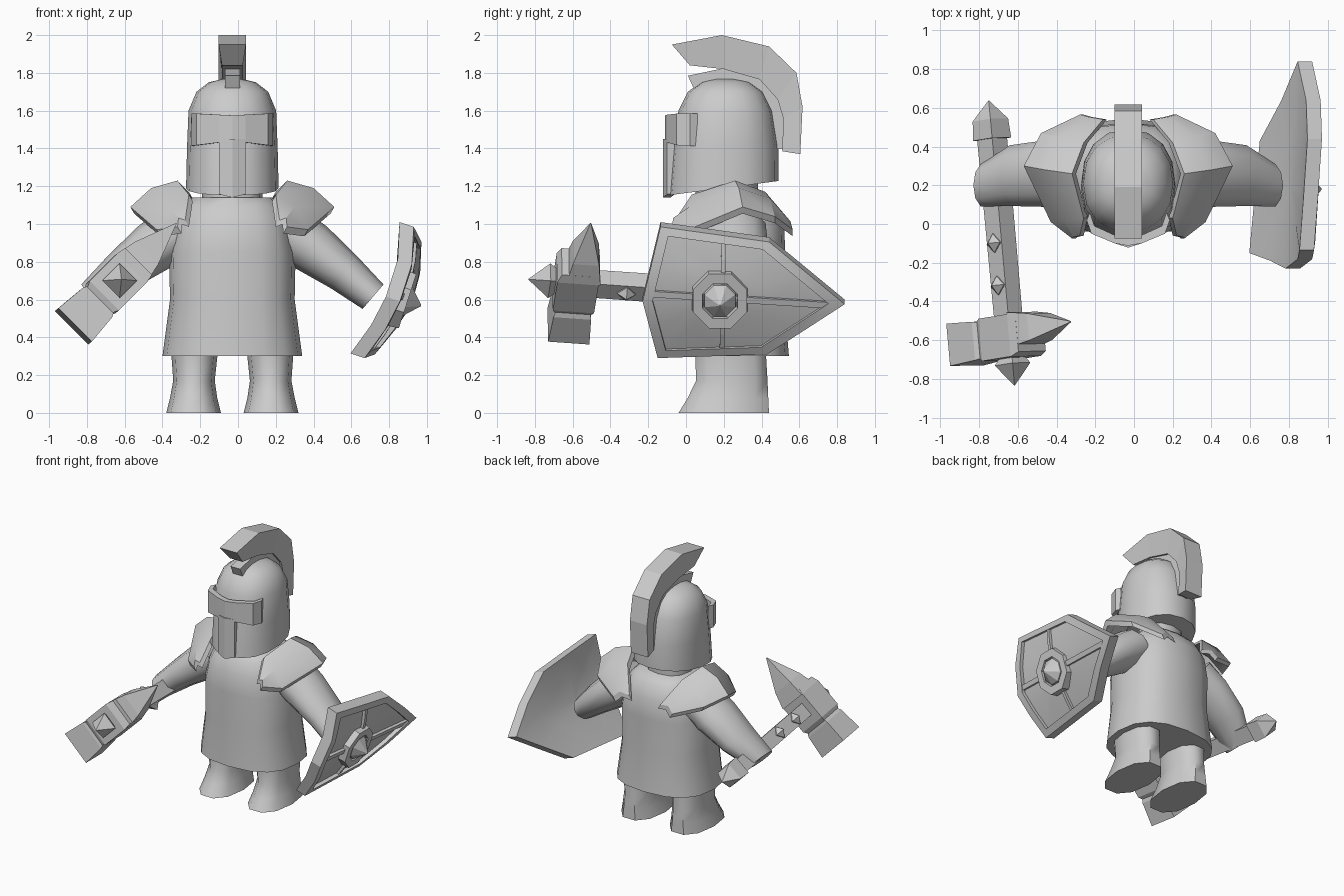
import bpy, bmesh, math
from mathutils import Vector as V

if "Cube" in bpy.data.objects:
    bpy.data.objects.remove(bpy.data.objects["Cube"])

MID = -0.03  # body's mirror line in x
steel = bpy.data.materials.new("plain_grey")
steel.diffuse_color = (0.6, 0.6, 0.6, 1)
steel.use_nodes = True
steel.node_tree.nodes["Principled BSDF"].inputs["Base Color"].default_value = steel.diffuse_color


def finish(name, bm, smooth=0):
    bmesh.ops.remove_doubles(bm, verts=bm.verts, dist=0.0005)
    bmesh.ops.recalc_face_normals(bm, faces=bm.faces)
    me = bpy.data.meshes.new(name)
    bm.to_mesh(me)
    bm.free()
    me.materials.append(steel)
    ob = bpy.data.objects.new(name, me)
    bpy.context.collection.objects.link(ob)
    if smooth:
        bpy.ops.object.select_all(action='DESELECT')
        ob.select_set(True)
        bpy.context.view_layer.objects.active = ob
        bpy.ops.object.shade_smooth_by_angle(angle=math.radians(smooth))
    return ob


def loft(name, rings, smooth=0, closed=False):
    """Skin equal-sized rings; cap the ends, or join last ring to first."""
    bm = bmesh.new()
    vs = [[bm.verts.new(p) for p in r] for r in rings]
    n, m = len(vs[0]), len(vs)
    for i in range(m if closed else m - 1):
        a, b = vs[i], vs[(i + 1) % m]
        for k in range(n):
            bm.faces.new((a[k], a[(k + 1) % n], b[(k + 1) % n], b[k]))
    if not closed:
        bm.faces.new(vs[0])
        bm.faces.new(vs[-1])
    return finish(name, bm, smooth)


def oval(z, hx, y0, y1, n=16, cx=MID, p=2.5, tilt=0.0):
    """Rounded-square ring between y0 and y1."""
    out = []
    for k in range(n):
        a = 2 * math.pi * k / n
        c, s = math.cos(a), math.sin(a)
        x = math.copysign(abs(c) ** (2 / p), c) * hx
        y = (y0 + y1) / 2 + math.copysign(abs(s) ** (2 / p), s) * (y1 - y0) / 2
        out.append(V((cx + x, y, z + tilt * (y - 0.2))))
    return out


# Tunic, neck and helmet
loft("tunic", [oval(*r) for r in (
    (0.30, .37, -.075, .545), (0.60, .33, -.06, .52), (0.85, .335, -.06, .525),
    (1.00, .30, -.05, .52), (1.09, .265, 0, .47), (1.14, .21, .04, .42))], 50)
loft("neck", [oval(z, .16, .05, .38, 12) for z in (1.1, 1.3)], 50)
loft("helmet", [oval(z, hx, y0, y1, 16, MID, 2.25, t) for z, hx, y0, y1, t in (
    (1.19, .245, -.095, .49, .13), (1.40, .24, -.075, .49, .05), (1.60, .232, -.04, .46, 0),
    (1.70, .19, .01, .41, 0), (1.75, .125, .08, .34, 0), (1.768, .05, .15, .26, 0))], 50)


def plate(name, plan, z0, z1, thick=0.04):
    """Upright folded plate following a plan line; z0/z1 are functions of X."""
    loft(name, [[(MID + x, y, z0(x)), (MID + x, y, z1(x)),
                 (MID + x * .92, y + thick, z1(x)), (MID + x * .92, y + thick, z0(x))]
                for x, y in plan])


# Raised brow band and nose guard
plate("brow_band", [(-.215, .02), (-.19, -.05), (-.07, -.1), (0, -.112), (.07, -.1),
                    (.19, -.05), (.215, .02)],
      lambda x: 1.44 - abs(x) * .12, lambda x: 1.575 + abs(x) * .05)
plate("nose_guard", [(-.07, -.1), (0, -.122), (.07, -.1)],
      lambda x: 1.14 + abs(x) * .25, lambda x: 1.45)

# Helmet crest and the strip below it: inner and outer side outlines
inner = [(.02, 1.84), (.2, 1.82), (.39, 1.765), (.485, 1.66), (.515, 1.56), (.51, 1.385)]
outer = [(-.075, 1.95), (.19, 2.0), (.44, 1.94), (.585, 1.80), (.617, 1.62), (.605, 1.37)]
under = [(.04, 1.72), (.2, 1.75), (.35, 1.71), (.43, 1.62), (.46, 1.52), (.47, 1.40)]
strip = [(.01, 1.785), (.2, 1.825), (.39, 1.77), (.49, 1.66), (.52, 1.56), (.515, 1.395)]


def band(name, low, high, wl, wh):
    loft(name, [[(MID - wl, *a), (MID + wl, *a), (MID + wh, *b), (MID - wh, *b)]
                for a, b in zip(low, high)])


band("crest", inner, outer, .055, .072)
band("crest_strip", under, strip, .04, .04)

# Shoulder pads, arms and legs, mirrored
pad_in = [(.22, -.06, 1.02), (.20, .03, 1.155), (.26, .26, 1.23), (.20, .42, 1.17), (.10, .54, 1.0)]
pad_out = [(.26, -.075, .985), (.37, .01, .97), (.51, .30, 1.09), (.42, .47, 1.04), (.22, .565, .97)]
arm = [((.24, .26, .97), .15, .17), ((.38, .26, .88), .14, .18), ((.56, .25, .745), .11, .165),
       ((.715, .2, .615), .085, .115)]
for s, side in ((1, "left"), (-1, "right")):
    def put(p):
        return V((MID + s * (p[0] - MID), p[1], p[2]))
    rows = []
    for a, b in zip(pad_in, pad_out):
        a, b = V(a), V(b)
        mid = (a + b) / 2 + V((.015, 0, .03))
        d = V((-.02, 0, -.035))
        rows.append([put(p) for p in (a, mid, b, b + d, mid + d, a + d)])
    loft(side + "_shoulder_pad", rows, 30)
    loft(side + "_arm", [[put(V(c) + V((.65, 0, .76)) * r * math.cos(k * math.pi / 5)
                              + V((0, h * math.sin(k * math.pi / 5), 0)))
                          for k in range(10)] for c, r, h in arm], 50)
    loft(side + "_leg", [oval(z, hx, y0, y1, 10, MID + s * x, 2.3) for z, hx, y0, y1, x in (
        (0, .145, -.05, .45, .205), (.08, .125, 0, .445, .205), (.17, .11, .045, .44, .203),
        (.34, .125, .04, .43, .20))], 50)

# Shield: a curved sheet bent over the y-z outline, t = depth through its thickness
OUT = [(-.135, 1.01), (.44, .93), (.84, .60), (.43, .335), (-.15, .315), (-.23, .615)]
CY, CZ = .18, .62


def bend(y, z, t):
    d = z - .62
    return V((.79 + .43 * d - .68 * d * d + .065 * (y + .15) + .075 * t, y, z - .025 * t))


def ring(k, t):
    pts = []
    for (y0, z0), (y1, z1) in zip(OUT, OUT[1:] + OUT[:1]):
        for f in (0, .5):
            y, z = y0 + (y1 - y0) * f, z0 + (z1 - z0) * f
            pts.append(bend(CY + (y - CY) * k, CZ + (z - CZ) * k, t))
    return pts


loft("shield", [ring(k, t) for k, t in (
    (.05, 0), (.5, 0), (1, 0), (1, 1), (.87, 1), (.87, .65), (.45, .65), (.05, .65))], 25)


def rib(name, a, b, w, steps=6):
    rows = []
    for i in range(steps + 1):
        p = V(a).lerp(V(b), i / steps)
        n = (V(b) - V(a)).normalized().orthogonal() * w
        rows.append([bend(*(p + n), .5), bend(*(p - n), .5), bend(*(p - n), .9), bend(*(p + n), .9)])
    loft(name, rows)


rib("shield_cross_rib", (-.18, .65), (.77, .59), .016)
rib("shield_upright_rib", (.2, .93), (.19, .34), .012)


def octagon(r, t):
    return [bend(CY, CZ, t) + V((-.09 * math.sin(a) * r * -3.6, r * math.cos(a), r * math.sin(a)))
            for a in (math.pi / 8 + k * math.pi / 4 for k in range(8))]


loft("shield_ring", [octagon(r, t) for r, t in ((.16, .4), (.155, 1.15), (.1, 1.15), (.095, .4))],
     0, True)
loft("shield_boss", [octagon(r, t) for r, t in ((.095, .4), (.088, 1.1), (.003, 2.1))])

# War hammer in its own frame: u along the head, v along the handle, w across
C = V((-.64, -.585, .69))
v = V((.09, -.99, .07)).normalized()
u = V((.70, .11, .70))
u = (u - v * u.dot(v)).normalized()
w = u.cross(v)


def square(axis, e, f, pos, he, hf, off=V((0, 0, 0))):
    o = C + off + axis * pos
    return [o + e * he * a + f * hf * b for a, b in ((1, 1), (-1, 1), (-1, -1), (1, -1))]


def bar(name, axis, e, f, stations, off=V((0, 0, 0))):
    loft(name, [square(axis, e, f, *st, off) for st in stations])


bar("hammer_handle", v, u, w, ((-1.05, .055, .055), (0, .052, .052)))
bar("hammer_pommel", v, u, w, ((-1.03, .07, .07), (-1.13, .065, .065), (-1.23, .002, .002)))
bar("hammer_face", u, v, w, ((-.33, .11, .125), (-.16, .1, .11), (-.12, .09, .09)))
bar("hammer_block", u, v, w, ((-.16, .085, .085), (-.11, .11, .11), (.1, .11, .11), (.15, .09, .1)))
bar("hammer_beak", u, v, w, ((.1, .09, .11), (.22, .07, .085), (.45, .002, .002)), v * -.03)
bar("hammer_front_spike", v, u, w, ((.09, .04, .04), (.14, .065, .065), (.25, .002, .002)))
for i, pos in enumerate((-.27, -.49)):
    for sgn in (1, -1):
        bar("handle_stud_%d_%s" % (i + 1, "a" if sgn > 0 else "b"), w * sgn, (u + v) * .7, (u - v) * .7,
            ((.04, .035, .035), (.06, .035, .035), (.1, .001, .001)), v * pos)
